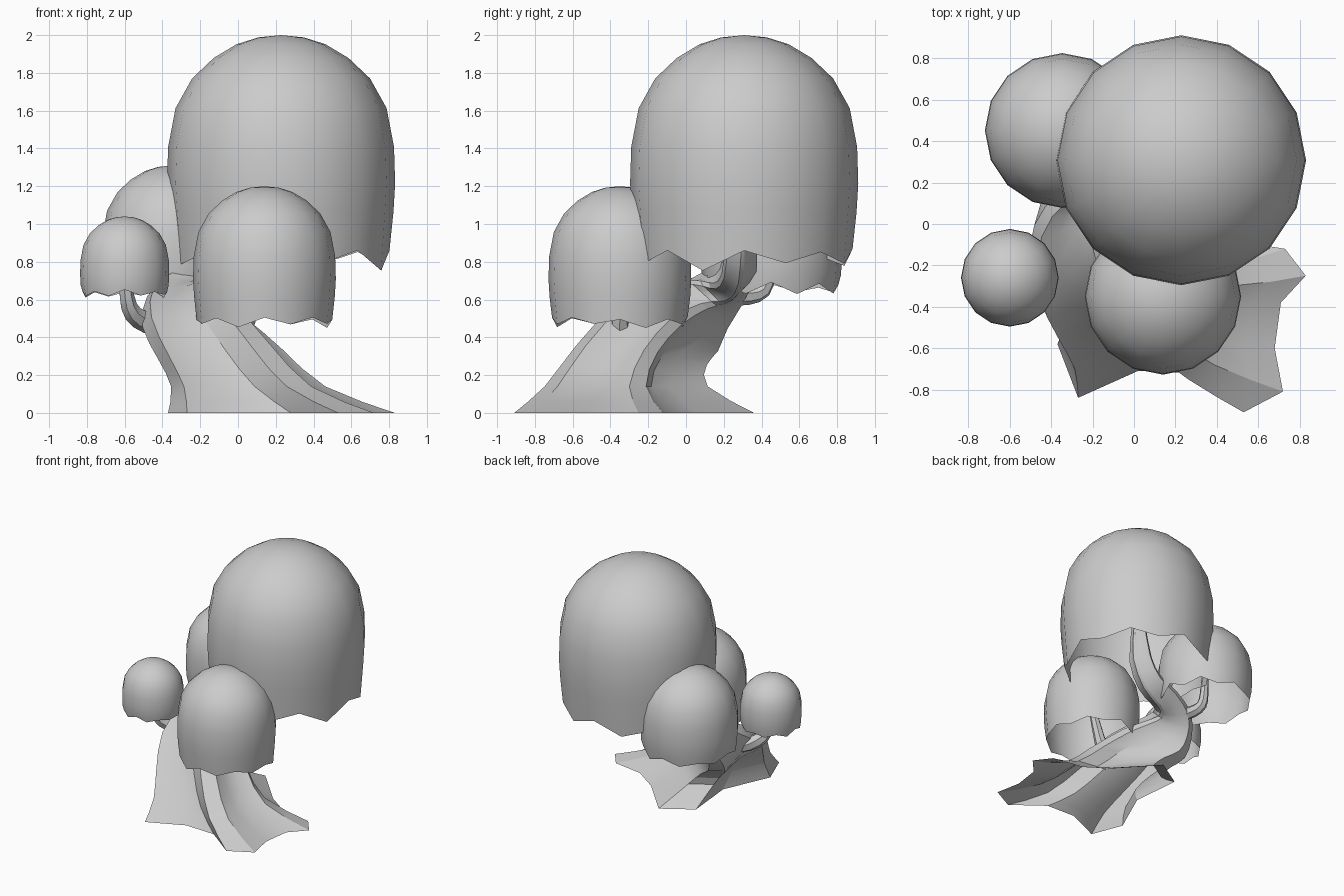
import bpy, bmesh, math, random
from mathutils import Vector

random.seed(4)
UP = Vector((0, 0, 1))
cube = bpy.data.objects.get("Cube")
if cube:
    bpy.data.objects.remove(cube, do_unlink=True)

# One grey material for everything
grey = bpy.data.materials.new("plain grey")
grey.use_nodes = True
colour = (0.6, 0.6, 0.6, 1)
grey.diffuse_color = colour
grey.node_tree.nodes["Principled BSDF"].inputs["Base Color"].default_value = colour


def loft(name, rings, angle, tip=None):
    """Skin a list of rings; optionally close the last ring to a tip point."""
    bm = bmesh.new()
    loops = [[bm.verts.new(p) for p in ring] for ring in rings]
    n = len(loops[0])
    for low, high in zip(loops, loops[1:]):
        for i in range(n):
            j = (i + 1) % n
            bm.faces.new((low[i], low[j], high[j], high[i]))
    if tip:
        top = bm.verts.new(tip)
        for i in range(n):
            bm.faces.new((loops[-1][i], loops[-1][(i + 1) % n], top))
    mesh = bpy.data.meshes.new(name)
    bm.to_mesh(mesh)
    bm.free()
    mesh.materials.append(grey)
    obj = bpy.data.objects.new(name, mesh)
    bpy.context.collection.objects.link(obj)
    bpy.ops.object.select_all(action='DESELECT')
    obj.select_set(True)
    bpy.context.view_layer.objects.active = obj
    bpy.ops.object.shade_smooth_by_angle(angle=math.radians(angle))


def refine(rings, steps):
    """Add rings in between along a smooth curve through the given ones."""
    result = []
    last = len(rings) - 1
    for k in range(last):
        four = [rings[max(k - 1, 0)], rings[k], rings[k + 1], rings[min(k + 2, last)]]
        for s in range(steps):
            t = s / steps
            result.append([b + t / 2 * (c - a + t * (2 * a - 5 * b + 4 * c - d
                                                     + t * (3 * b - a - 3 * c + d)))
                           for a, b, c, d in zip(*four)])
    return result + [rings[-1]]


# Foliage: open bells with a ragged hem; profile is (drop from top, radius) per unit radius
PROFILE = [(0.02, 0.2), (0.08, 0.39), (0.2, 0.59), (0.38, 0.78), (0.64, 0.925),
           (0.98, 0.99), (1.3, 1.0), (1.55, 0.985)]


def bell(name, x, y, top, radius, hem, sides=16):
    def ring(drops, r):
        return [(x + radius * r * math.cos(math.tau * i / sides),
                 y + radius * r * math.sin(math.tau * i / sides),
                 top - radius * d) for i, d in enumerate(drops)]
    ragged = [hem + (0.07 if i % 2 else -0.05) + random.uniform(-0.04, 0.04)
              for i in range(sides)]
    rings = [ring(ragged, 0.95)]
    rings += [ring([d] * sides, r) for d, r in reversed(PROFILE)]
    loft(name, rings, 50, (x, y, top))


bell("large_foliage", 0.228, 0.308, 2.0, 0.604, 1.96)
bell("front_foliage", 0.14, -0.35, 1.2, 0.378, 1.89)
bell("small_foliage", -0.6, -0.26, 1.04, 0.236, 1.72)
bell("back_foliage", -0.347, 0.452, 1.31, 0.374, 1.74)

# Trunk: the star of roots on the ground shrinks into a ribbed stem that bends
ROOTS = [(-.27, -.84), (.02, -.71), (.28, -.72), (.53, -.91), (.72, -.81),
         (.68, -.60), (.71, -.38), (.83, -.25), (.73, -.12), (.48, -.08),
         (.28, .06), (0, .36), (-.24, .21), (-.2, -.2), (-.37, -.58)]
BASE = Vector((.18, -.28, 0))
# centre, direction, share of the root star, added round radius
SECTIONS = [
    ((.18, -.28, 0), (0, 0, 1), 1, 0),
    ((.02, -.32, .14), (0, 0, 1), .68, 0),
    ((-.12, -.24, .30), (-.1, .1, 1), .53, .015),
    ((-.25, -.1, .45), (-.2, .4, 1), .36, .065),
    ((-.31, .07, .57), (-.1, .8, 1), .19, .075),
    ((-.25, .19, .65), (.4, .6, .7), .11, .07),
    ((-.1, .25, .70), (1, .4, .5), .09, .05),
    ((.07, .28, .76), (1, .2, .8), .08, .045),
    ((.17, .29, .92), (.2, 0, 1), .07, .04),
    ((.2, .3, 1.2), (0, 0, 1), .05, .02),
]
rings = []
for centre, direction, star, radius in SECTIONS:
    turn = UP.rotation_difference(Vector(direction).normalized())
    ring = []
    for x, y in ROOTS:
        offset = Vector((x, y, 0)) - BASE
        offset = offset * star + offset.normalized() * radius
        ring.append(Vector(centre) + turn @ offset)
    rings.append(ring)
loft("trunk", refine(rings, 2), 25)


# Branches: tapered tubes from the trunk into each smaller bell
def branch(name, path, thick, thin, sides=7):
    points = [p[0] for p in refine([[Vector(p)] for p in path], 2)]
    last = len(points) - 1
    rings = []
    for k, p in enumerate(points):
        along = points[min(k + 1, last)] - points[max(k - 1, 0)]
        turn = UP.rotation_difference(along.normalized())
        r = thick + (thin - thick) * k / last
        rings.append([p + turn @ Vector((r * math.cos(math.tau * i / sides),
                                         r * math.sin(math.tau * i / sides), 0))
                      for i in range(sides)])
    loft(name, rings, 40, points[-1])


branch("small_branch", [(-.34, -.08, .45), (-.48, -.14, .48), (-.56, -.21, .53),
                        (-.59, -.25, .62), (-.6, -.26, .8)], .07, .03)
branch("back_branch", [(-.29, .2, .62), (-.33, .33, .62), (-.35, .41, .65),
                       (-.35, .44, .74), (-.35, .45, .9)], .055, .028)
branch("front_branch", [(-.03, -.33, .32), (.01, -.35, .42), (.06, -.35, .53),
                        (.13, -.35, .76)], .075, .03)
